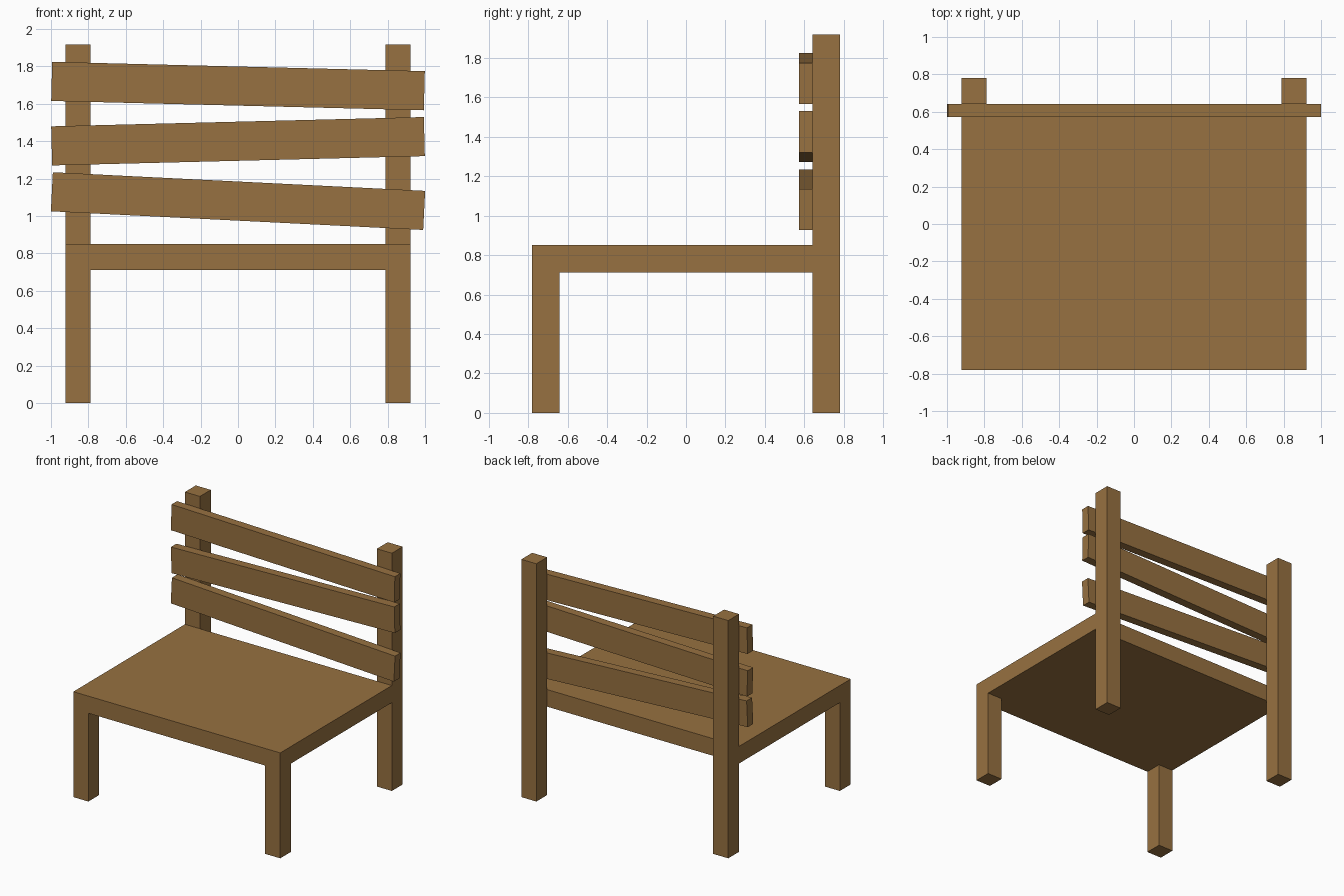
import bpy

if "Cube" in bpy.data.objects:
    bpy.data.objects.remove(bpy.data.objects["Cube"])

wood = bpy.data.materials.new("wood")
wood.diffuse_color = (0.31, 0.165, 0.052, 1)
wood.use_nodes = True
wood.node_tree.nodes["Principled BSDF"].inputs["Base Color"].default_value = wood.diffuse_color


def box(name, center, size, tilt=0.0):
    """Axis-aligned box, optionally tilted about y."""
    bpy.ops.mesh.primitive_cube_add(size=1, location=center, rotation=(0, tilt, 0))
    ob = bpy.context.object
    ob.name = name
    ob.scale = size
    bpy.ops.object.transform_apply(location=False, rotation=False, scale=True)
    ob.data.materials.append(wood)
    return ob


HALF_W, HALF_D = 0.923, 0.78       # outer half width and depth
LEG_W, LEG_D = 0.134, 0.138        # leg section
SEAT_LOW, SEAT_TOP, POST_TOP = 0.712, 0.85, 1.917
back_y = HALF_D - LEG_D            # front face of the back posts

# Seat slab, ending at the front of the back posts
box("seat", (0, (back_y - HALF_D) / 2, (SEAT_LOW + SEAT_TOP) / 2),
    (2 * HALF_W, back_y + HALF_D, SEAT_TOP - SEAT_LOW))

# Front legs and tall back posts
for side, sx in (("left", -1), ("right", 1)):
    x = sx * (HALF_W - LEG_W / 2)
    y = HALF_D - LEG_D / 2
    box(f"front_leg_{side}", (x, -y, SEAT_LOW / 2), (LEG_W, LEG_D, SEAT_LOW))
    box(f"back_post_{side}", (x, y, POST_TOP / 2), (LEG_W, LEG_D, POST_TOP))

# Crooked back slats: height of the centre, tilt
SLAT_D = 0.07
for name, z, tilt in (("lower", 1.08, 0.05), ("middle", 1.40, -0.025), ("upper", 1.695, 0.025)):
    box(f"back_slat_{name}", (0, back_y - SLAT_D / 2, z), (1.993, SLAT_D, 0.209), tilt)
